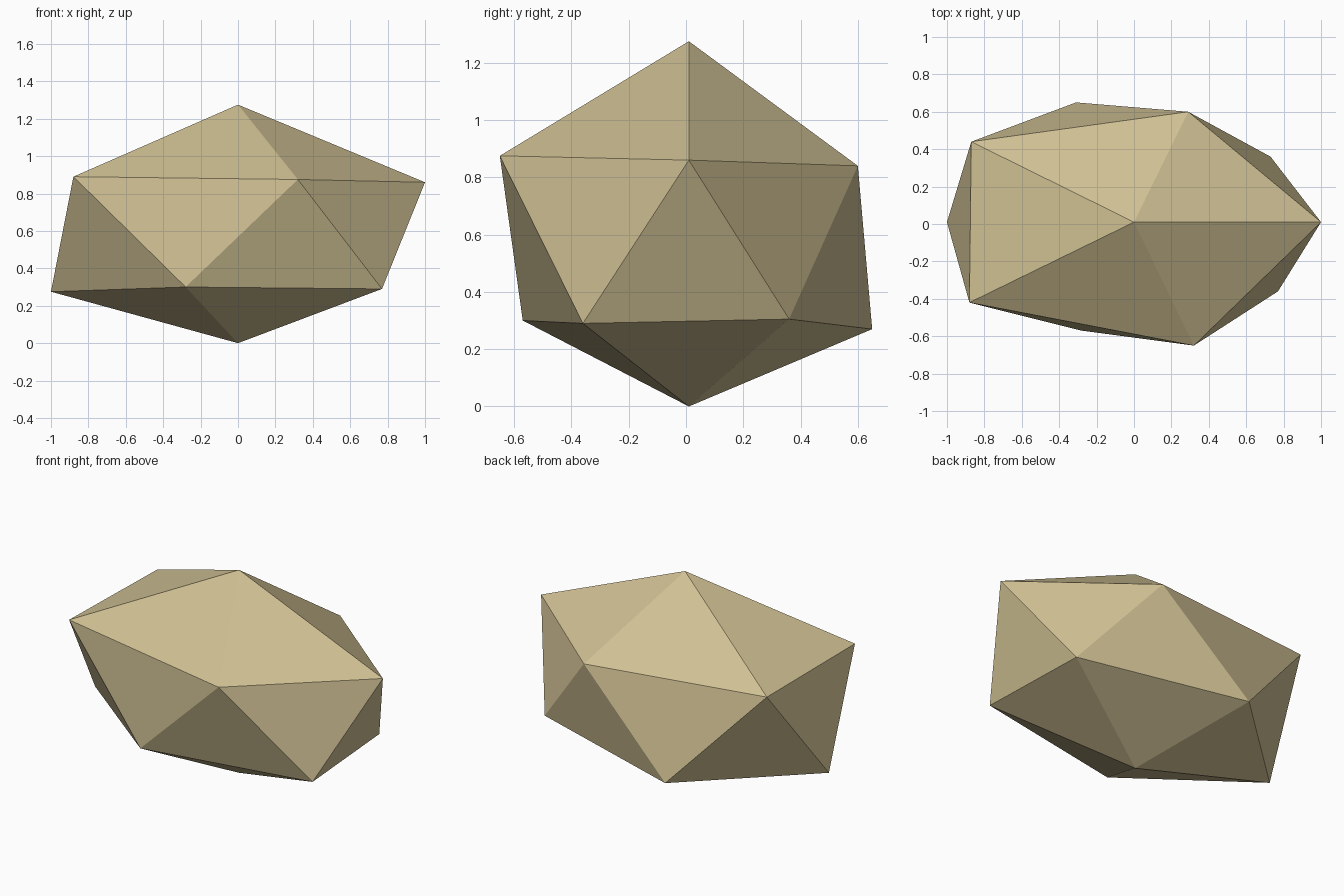
import bpy
import bmesh

cube = bpy.data.objects.get("Cube")
if cube:
    bpy.data.objects.remove(cube, do_unlink=True)


def make_material(name, colour):
    material = bpy.data.materials.new(name)
    material.use_nodes = True
    material.diffuse_color = colour
    shader = next(n for n in material.node_tree.nodes if n.type == "BSDF_PRINCIPLED")
    shader.inputs["Base Color"].default_value = colour
    shader.inputs["Roughness"].default_value = 0.9
    return material


# Two uneven rings of corners, each running anticlockwise from the left side
upper_ring = [(1, 0.01, 0.86), (0.29, 0.6, 0.84), (-0.87, 0.44, 0.88),
              (-0.88, -0.42, 0.89), (0.32, -0.65, 0.875)]
lower_ring = [(0.73, 0.36, 0.305), (-0.31, 0.65, 0.27), (-1, 0.01, 0.275),
              (-0.28, -0.57, 0.3), (0.77, -0.36, 0.29)]

bm = bmesh.new()
top = bm.verts.new((0, 0.01, 1.275))
bottom = bm.verts.new((0, 0.01, 0))
upper = [bm.verts.new(point) for point in upper_ring]
lower = [bm.verts.new(point) for point in lower_ring]

# Cap fans and the zigzag band between the rings
count = len(upper)
for i in range(count):
    j = (i + 1) % count
    bm.faces.new((top, upper[i], upper[j]))
    bm.faces.new((upper[i], lower[i], upper[j]))
    bm.faces.new((lower[i], lower[j], upper[j]))
    bm.faces.new((bottom, lower[j], lower[i]))
bmesh.ops.recalc_face_normals(bm, faces=bm.faces)

# Flat-shaded boulder
mesh = bpy.data.meshes.new("boulder")
bm.to_mesh(mesh)
bm.free()
mesh.materials.append(make_material("sandstone", (0.63, 0.53, 0.295, 1)))
boulder = bpy.data.objects.new("boulder", mesh)
bpy.context.collection.objects.link(boulder)
